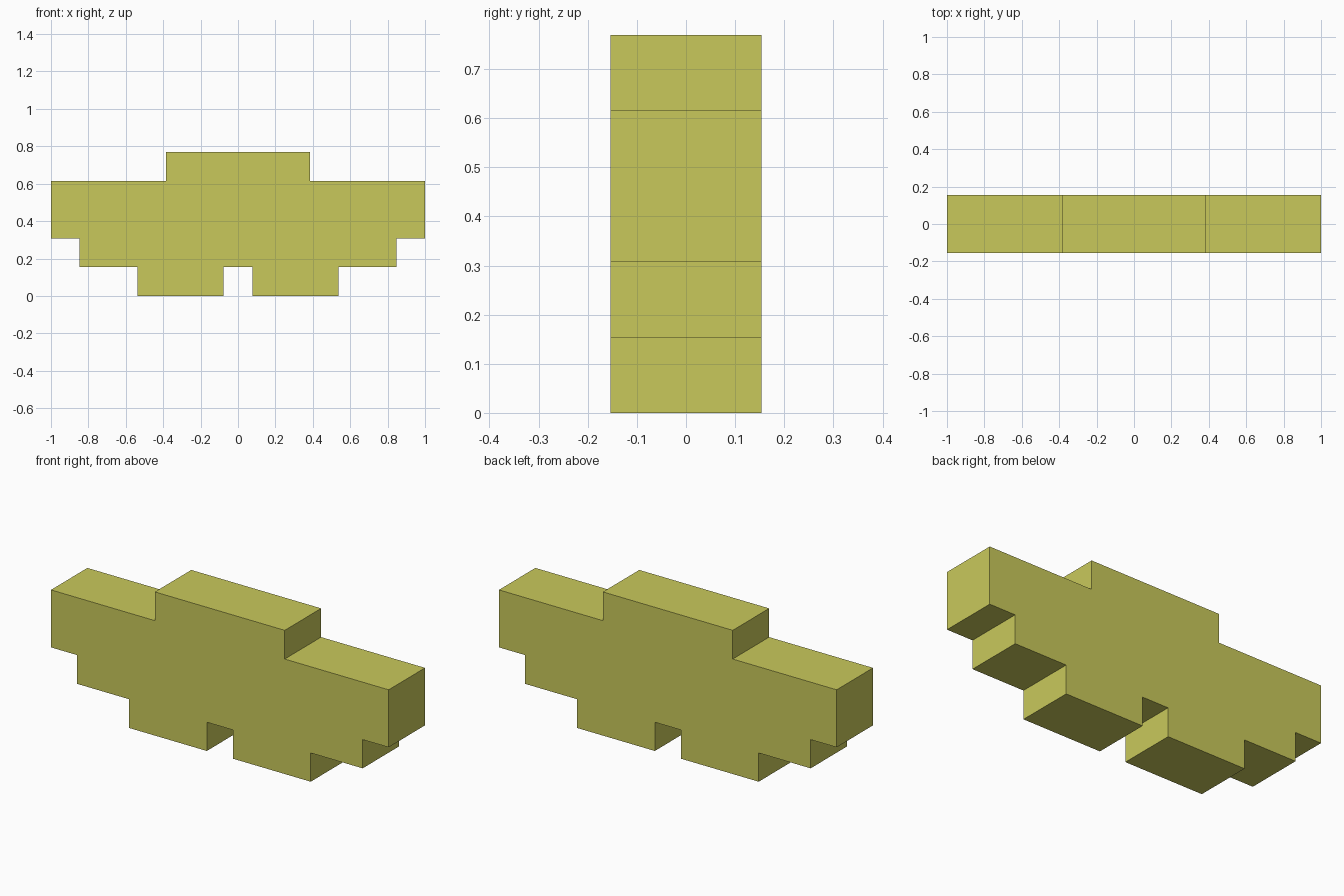
import bpy, bmesh

if "Cube" in bpy.data.objects:
    bpy.data.objects.remove(bpy.data.objects["Cube"])

U = 2 / 13          # one grid step: the model is 13 steps wide
DEPTH = 2 * U

# Right half of the stepped outline, in grid steps, from bottom notch to top
half = [(0.5, 1), (0.5, 0), (3.5, 0), (3.5, 1), (5.5, 1), (5.5, 2),
        (6.5, 2), (6.5, 4), (2.5, 4), (2.5, 5)]
outline = half + [(-x, z) for x, z in reversed(half)]

# Stepped slab: extrude the outline from front to back
bm = bmesh.new()
face = bm.faces.new([bm.verts.new((x * U, -DEPTH / 2, z * U)) for x, z in outline])
extruded = bmesh.ops.extrude_face_region(bm, geom=[face], use_keep_orig=True)
back = [v for v in extruded["geom"] if isinstance(v, bmesh.types.BMVert)]
bmesh.ops.translate(bm, verts=back, vec=(0, DEPTH, 0))
bmesh.ops.recalc_face_normals(bm, faces=bm.faces)

mesh = bpy.data.meshes.new("stepped_slab")
bm.to_mesh(mesh)
bm.free()

# Single flat colour
mat = bpy.data.materials.new("olive yellow")
mat.diffuse_color = (0.584, 0.584, 0.105, 1)
mat.use_nodes = True
mat.node_tree.nodes["Principled BSDF"].inputs["Base Color"].default_value = mat.diffuse_color
mesh.materials.append(mat)

slab = bpy.data.objects.new("stepped_slab", mesh)
bpy.context.collection.objects.link(slab)
